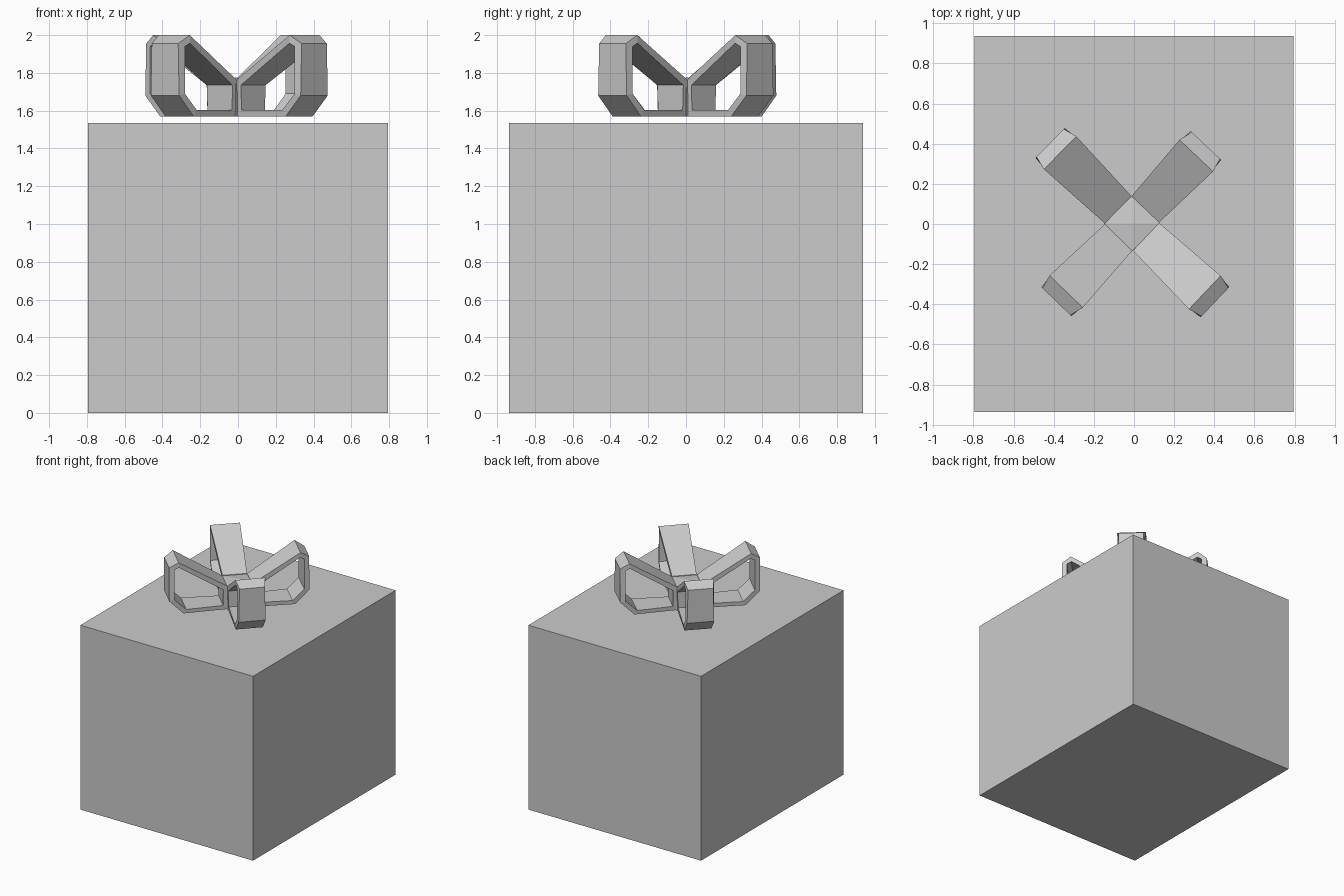
import bpy
import bmesh
from math import cos, sin, radians
from mathutils import Matrix

if "Cube" in bpy.data.objects:
    bpy.data.objects.remove(bpy.data.objects["Cube"], do_unlink=True)

CENTRE = (-0.01, 0.003)
BOW_BASE, BOW_TOP = 1.57, 2.0

# One flat grey for everything
grey = bpy.data.materials.new("plain grey")
grey.use_nodes = True
grey.diffuse_color = (0.6, 0.6, 0.6, 1)
grey.node_tree.nodes["Principled BSDF"].inputs["Base Color"].default_value = (0.6, 0.6, 0.6, 1)


def finish(bm, name):
    bmesh.ops.recalc_face_normals(bm, faces=bm.faces)
    mesh = bpy.data.meshes.new(name)
    bm.to_mesh(mesh)
    bm.free()
    mesh.materials.append(grey)
    obj = bpy.data.objects.new(name, mesh)
    bpy.context.collection.objects.link(obj)
    return obj


def make_box():
    bm = bmesh.new()
    bmesh.ops.create_cube(bm, size=1)
    bmesh.ops.scale(bm, vec=(1.59, 1.875, 1.535), verts=bm.verts)
    bmesh.ops.translate(bm, vec=(0, 0, 1.535 / 2), verts=bm.verts)
    finish(bm, "gift_box")


def make_knot():
    # Square block with a shallow four-sided top
    bm = bmesh.new()
    side = 0.099
    low, high = [], []
    for x, y in ((-1, -1), (1, -1), (1, 1), (-1, 1)):
        low.append(bm.verts.new((x * side, y * side, BOW_BASE)))
        high.append(bm.verts.new((x * side, y * side, 1.76)))
    tip = bm.verts.new((0, 0, 1.775))
    bm.faces.new(low)
    for i in range(4):
        j = (i + 1) % 4
        bm.faces.new((low[i], low[j], high[j], high[i]))
        bm.faces.new((high[i], high[j], tip))
    bmesh.ops.rotate(bm, matrix=Matrix.Rotation(radians(45), 3, 'Z'), verts=bm.verts)
    bmesh.ops.translate(bm, vec=(*CENTRE, 0), verts=bm.verts)
    finish(bm, "bow_knot")


def make_loop(name, angle, reach):
    # Closed ribbon: outer and inner outlines as (radius, height, half width)
    outer = [(0.097, BOW_BASE, 0.09), (reach - 0.11, BOW_BASE, 0.104),
             (reach, 1.68, 0.104), (reach, 1.955, 0.097),
             (reach - 0.07, BOW_TOP, 0.115), (0.097, 1.765, 0.095)]
    inner = [(0.125, 1.603, 0.09), (reach - 0.13, 1.603, 0.108),
             (reach - 0.04, 1.69, 0.108), (reach - 0.04, 1.94, 0.108),
             (reach - 0.075, 1.957, 0.112), (0.125, 1.735, 0.095)]
    c, s = cos(radians(angle)), sin(radians(angle))
    bm = bmesh.new()

    def ring(outline, sign):
        return [bm.verts.new((CENTRE[0] + r * c - sign * w * s,
                              CENTRE[1] + r * s + sign * w * c, z))
                for r, z, w in outline]

    rings = [ring(outer, 1), ring(outer, -1), ring(inner, -1), ring(inner, 1)]
    n = len(outer)
    for k in range(4):
        a, b = rings[k], rings[(k + 1) % 4]
        for i in range(n):
            j = (i + 1) % n
            bm.faces.new((a[i], a[j], b[j], b[i]))
    finish(bm, name)


make_box()
make_knot()
make_loop("bow_loop_back_left", 46.5, 0.535)
make_loop("bow_loop_back_right", 135.5, 0.572)
make_loop("bow_loop_front_right", 226, 0.542)
make_loop("bow_loop_front_left", 316.5, 0.57)
